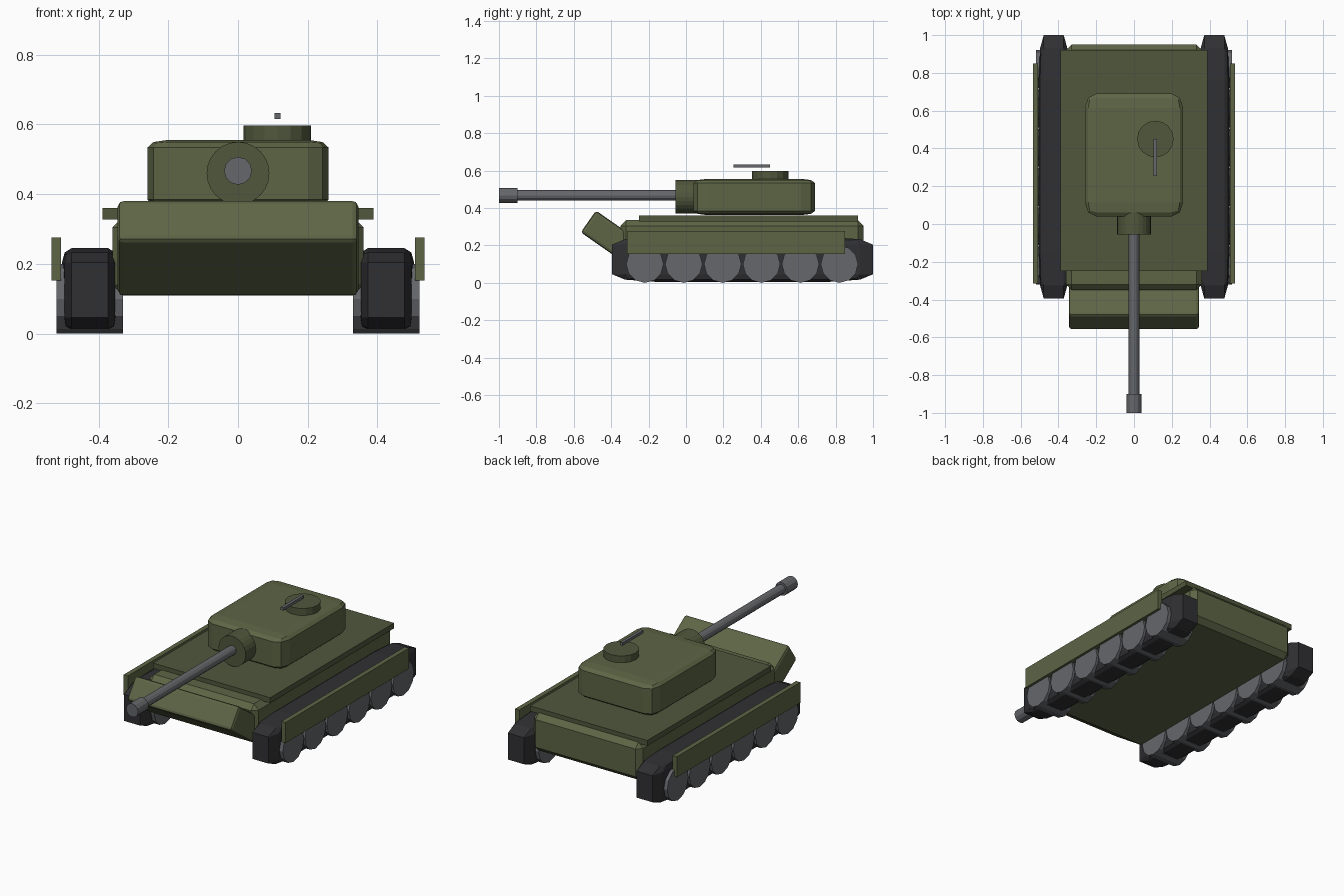
import bpy, bmesh, math
from mathutils import Matrix

if "Cube" in bpy.data.objects:
    bpy.data.objects.remove(bpy.data.objects["Cube"])


def material(name, rgb):
    m = bpy.data.materials.new(name)
    m.diffuse_color = (*rgb, 1)
    m.use_nodes = True
    m.node_tree.nodes["Principled BSDF"].inputs["Base Color"].default_value = m.diffuse_color
    return m


GREEN = material("olive_paint", (0.11, 0.13, 0.06))
DECK = material("dark_olive_paint", (0.08, 0.095, 0.045))
RUBBER = material("track_rubber", (0.03, 0.03, 0.034))
STEEL = material("steel", (0.13, 0.135, 0.145))


def finish(name, bm, mat):
    mesh = bpy.data.meshes.new(name)
    bm.to_mesh(mesh)
    bm.free()
    mesh.materials.append(mat)
    ob = bpy.data.objects.new(name, mesh)
    bpy.context.collection.objects.link(ob)
    return ob


def box(name, lo, hi, mat, bevel=0, segments=2, proportional=False, tilt=0):
    """Box between two corners; a proportional bevel stretches with the box."""
    size = [b - a for a, b in zip(lo, hi)]
    mid = [(a + b) / 2 for a, b in zip(lo, hi)]
    scale = Matrix.Diagonal((*size, 1))
    bm = bmesh.new()
    bmesh.ops.create_cube(bm, size=1)
    if not proportional:
        bm.transform(scale)
    if bevel:
        bmesh.ops.bevel(bm, geom=bm.edges[:], offset=bevel, segments=segments,
                        profile=0.5, affect='EDGES')
    if proportional:
        bm.transform(scale)
    bm.transform(Matrix.Translation(mid) @ Matrix.Rotation(tilt, 4, 'X'))
    return finish(name, bm, mat)


def cylinder(name, center, radius, depth, axis, mat, sides):
    bm = bmesh.new()
    bmesh.ops.create_cone(bm, cap_ends=True, segments=sides, radius1=radius,
                          radius2=radius, depth=depth)
    turn = {'X': Matrix.Rotation(math.pi / 2, 4, 'Y'),
            'Y': Matrix.Rotation(math.pi / 2, 4, 'X'),
            'Z': Matrix.Identity(4)}[axis]
    bm.transform(Matrix.Translation(center) @ turn)
    return finish(name, bm, mat)


# Hull, sloped front plate and deck
box("hull", (-0.36, -0.35, 0.11), (0.36, 0.95, 0.335), GREEN, 0.03, 1)
box("front_plate", (-0.345, -0.403 - 0.145, 0.245 - 0.071),
    (0.345, -0.403 + 0.145, 0.245 + 0.071), GREEN, 0.016, 2, tilt=math.radians(-35))
box("deck", (-0.388, -0.25, 0.328), (0.388, 0.92, 0.36), DECK)

# Running gear, both sides
for side, s in (("left", -1), ("right", 1)):
    def span(a, b):
        return sorted((s * a, s * b))
    x0, x1 = span(0.345, 0.505)
    box(f"track_{side}", (x0, -0.395, 0.005), (x1, 1.0, 0.245), RUBBER, 0.17, 2, True)
    x0, x1 = span(0.507, 0.535)
    box(f"side_skirt_{side}", (x0, -0.315, 0.153), (x1, 0.85, 0.276), GREEN)
    for i in range(6):
        cylinder(f"road_wheel_{side}_{i + 1}", (s * 0.425, -0.22 + i * 0.208, 0.1),
                 0.1, 0.19, 'X', STEEL, 12)

# Turret with cupola and roof gun
box("turret", (-0.26, 0.04, 0.362), (0.26, 0.69, 0.556), GREEN, 0.115, 2, True)
cylinder("cupola", (0.113, 0.45, 0.57), 0.097, 0.054, 'Z', DECK, 16)
box("roof_gun", (0.104, 0.255, 0.616), (0.122, 0.45, 0.633), STEEL)

# Main gun
cylinder("gun_mantlet", (0, 0.01, 0.46), 0.09, 0.13, 'Y', DECK, 24)
cylinder("gun_barrel", (0, -0.48, 0.467), 0.028, 0.88, 'Y', STEEL, 12)
cylinder("muzzle", (0, -0.95, 0.467), 0.04, 0.1, 'Y', STEEL, 12)
